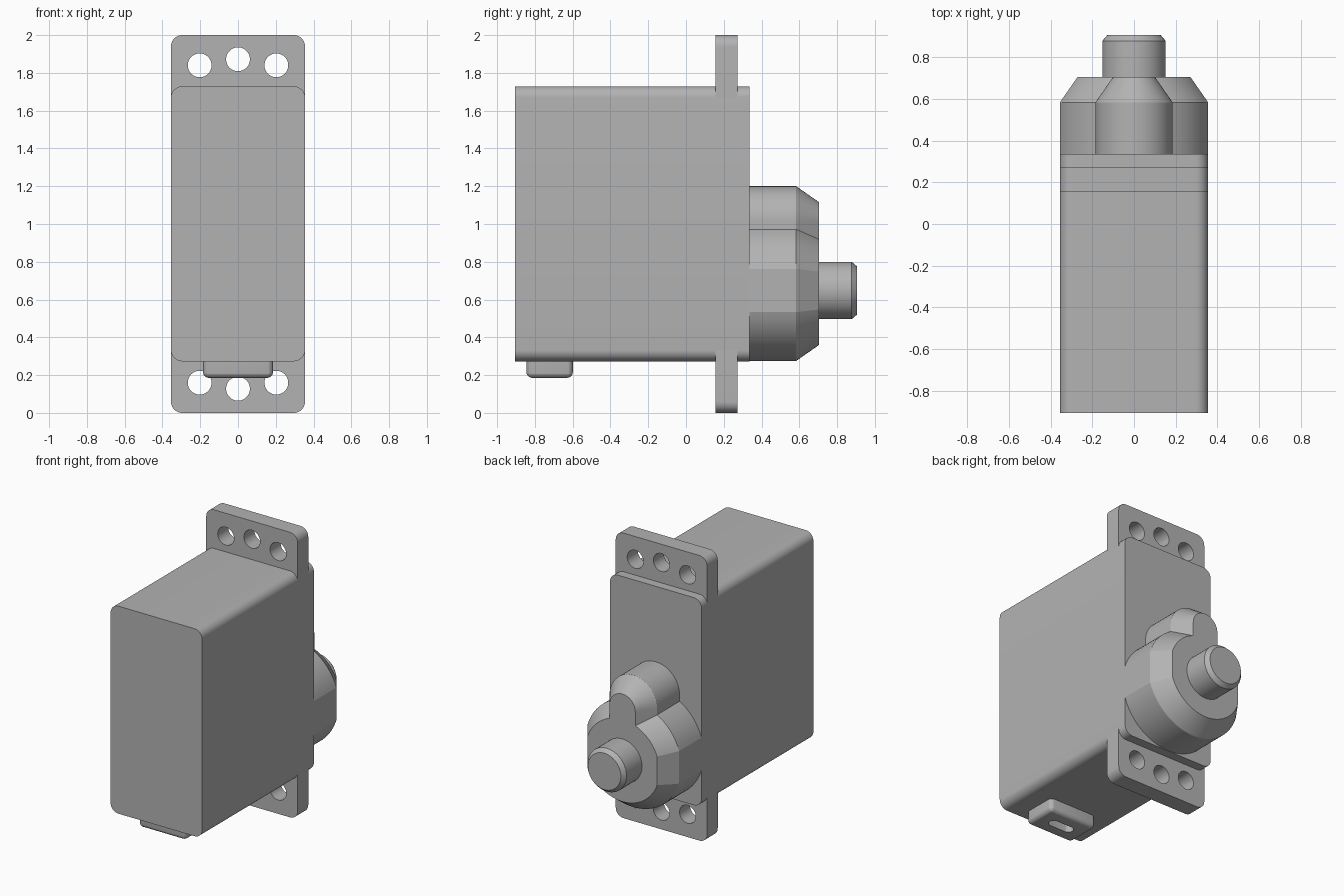
import bpy, bmesh
from math import pi, cos, sin, acos
from mathutils import Vector

cube = bpy.data.objects.get("Cube")
if cube:
    bpy.data.objects.remove(cube, do_unlink=True)

grey = bpy.data.materials.new("plain grey")
grey.use_nodes = True
GREY = (0.45, 0.45, 0.45, 1)
grey.diffuse_color = GREY
grey.node_tree.nodes["Principled BSDF"].inputs["Base Color"].default_value = GREY


def arc(cx, cz, r, a0, a1, n=10):
    angles = [a0 + (a1 - a0) * i / n for i in range(n + 1)]
    return [(cx + r * cos(a), cz + r * sin(a)) for a in angles]


def circle(cx, cz, r, n=48):
    return arc(cx, cz, r, 0, 2 * pi, n)[:-1]


def finish(name, bm):
    bmesh.ops.recalc_face_normals(bm, faces=bm.faces)
    mesh = bpy.data.meshes.new(name)
    bm.to_mesh(mesh)
    bm.free()
    mesh.materials.append(grey)
    obj = bpy.data.objects.new(name, mesh)
    bpy.context.collection.objects.link(obj)
    return obj


def loft(name, rings, place=lambda u, v, w: (u, w, v)):
    """Skin a list of (depth, outline) rings and cap both ends."""
    bm = bmesh.new()
    loops = [[bm.verts.new(place(u, v, w)) for u, v in pts] for w, pts in rings]
    n = len(loops[0])
    for a, b in zip(loops, loops[1:]):
        for i in range(n):
            j = (i + 1) % n
            bm.faces.new((a[i], a[j], b[j], b[i]))
    bm.faces.new(loops[0])
    bm.faces.new(loops[-1])
    return finish(name, bm)


def activate(obj):
    bpy.ops.object.select_all(action='DESELECT')
    obj.select_set(True)
    bpy.context.view_layer.objects.active = obj


def cut(obj, cutter):
    mod = obj.modifiers.new("cut", 'BOOLEAN')
    mod.operation = 'DIFFERENCE'
    mod.solver = 'EXACT'
    mod.object = cutter
    activate(obj)
    bpy.ops.object.modifier_apply(modifier=mod.name)
    bpy.data.objects.remove(cutter, do_unlink=True)


HALF, ROUND = 0.355, 0.06
BOTTOM, TOP = 0.273, 1.729
parts = []

# Case: a box with rounded long edges
cx = HALF - ROUND
outline = (arc(cx, TOP - ROUND, ROUND, 0, pi / 2)
           + arc(-cx, TOP - ROUND, ROUND, pi / 2, pi)
           + arc(-cx, BOTTOM + ROUND, ROUND, pi, 1.5 * pi)
           + arc(cx, BOTTOM + ROUND, ROUND, 1.5 * pi, 2 * pi))
parts.append(loft("case", [(-0.905, outline), (0.335, outline)]))

# Mounting ears with three screw holes, mirrored about mid height
for name, side in (("upper_ear", 1), ("lower_ear", -1)):
    def flip(pts):
        return [(x, 1 + side * z) for x, z in pts]
    ear = flip([(-HALF, 0.66), (HALF, 0.66)]
               + arc(cx, 1 - ROUND, ROUND, 0, pi / 2)
               + arc(-cx, 1 - ROUND, ROUND, pi / 2, pi))
    obj = loft(name, [(0.155, ear), (0.272, ear)])
    for x, z in ((-0.203, 0.84), (0, 0.872), (0.203, 0.84)):
        hole = flip(circle(x, z, 0.063))
        cut(obj, loft("hole_cutter", [(0, hole), (0.4, hole)]))
    parts.append(obj)


# Gear housing: flat-sided round hub merged with a smaller lobe above it
def housing(inset):
    hub, flat, lobe = 0.373 - inset, HALF - inset, 0.185 - inset
    z = 0.648
    a, b = acos(flat / hub), acos(lobe / hub)
    half = (arc(0, z, hub, -pi / 2, -a, 16) + arc(0, z, hub, a, b)
            + arc(0, 1.015, lobe, 0, pi / 2, 14))
    return half + [(-x, h) for x, h in reversed(half[1:-1])]


parts.append(loft("gear_housing", [(0.33, housing(0)), (0.583, housing(0)),
                                   (0.705, housing(0.085))]))

# Output shaft with a chamfered tip
parts.append(loft("output_shaft", [(0.69, circle(0, 0.648, 0.152)),
                                   (0.877, circle(0, 0.648, 0.152)),
                                   (0.905, circle(0, 0.648, 0.128))]))

# Cable outlet: soft-edged block under the case, with a slot
bm = bmesh.new()
bmesh.ops.create_cube(bm, size=1)
for v in bm.verts:
    v.co = Vector((v.co.x * 0.37, v.co.y * 0.245 - 0.722, v.co.z * 0.115 + 0.243))
edges = [e for e in bm.edges if min(v.co.z for v in e.verts) < 0.2]
bmesh.ops.bevel(bm, geom=edges, offset=0.03, segments=5, profile=0.5, affect='EDGES')
outlet = finish("cable_outlet", bm)
slot = (arc(0.06, -0.722, 0.034, -pi / 2, pi / 2)
        + arc(-0.06, -0.722, 0.034, pi / 2, 1.5 * pi))
cut(outlet, loft("slot_cutter", [(0.1, slot), (0.27, slot)],
                 lambda u, v, w: (u, v, w)))
parts.append(outlet)

# Smooth the curves, keep the hard edges
for obj in parts:
    activate(obj)
    bpy.ops.object.shade_smooth_by_angle(angle=0.28)
